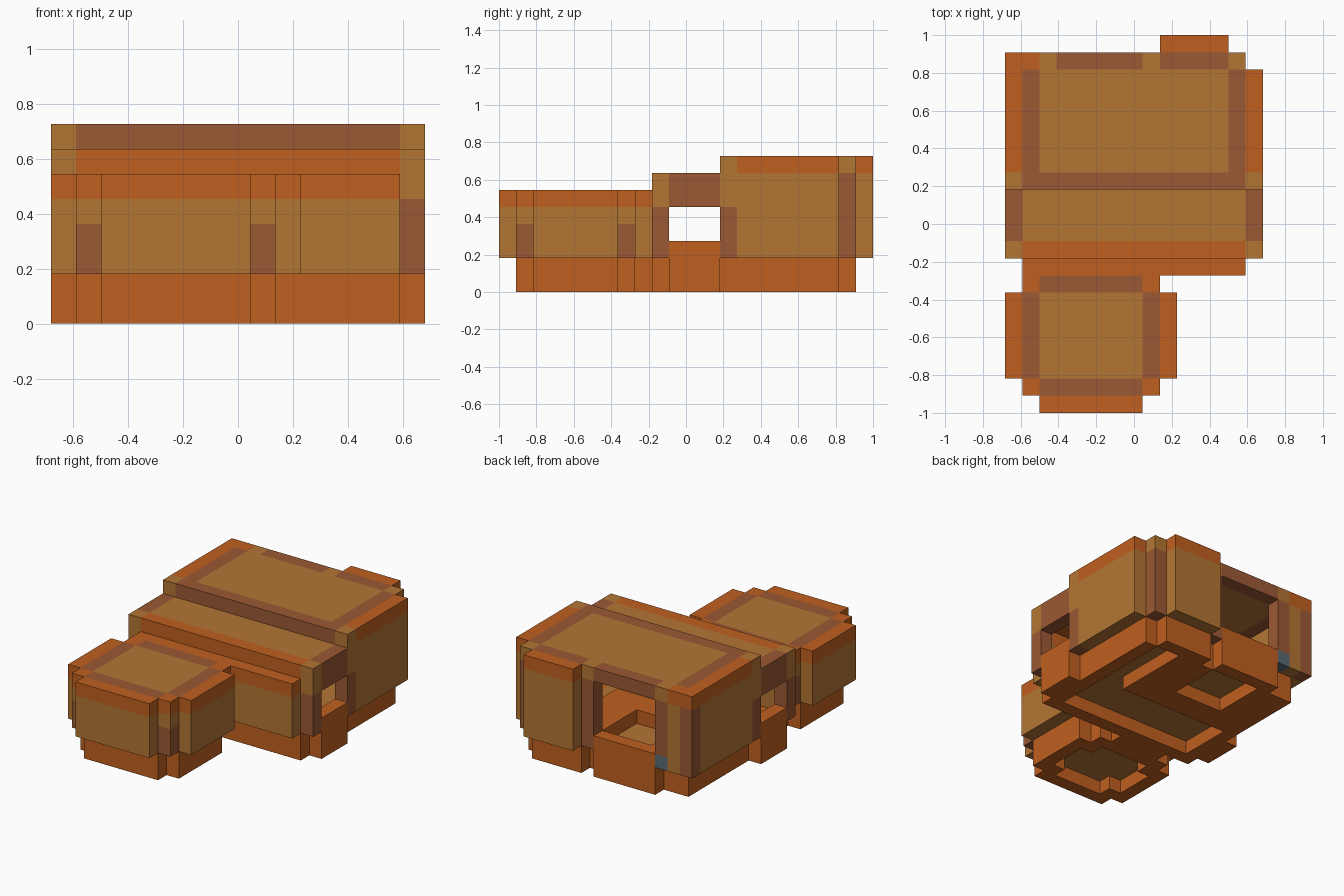
import bpy
import bmesh
from mathutils import Vector

cube = bpy.data.objects.get("Cube")
if cube:
    bpy.data.objects.remove(cube, do_unlink=True)

CELL = 1 / 11
ORIGIN = Vector((-7.5, -11, 0))
COLOURS = {
    "orange": (0.53, 0.117, 0.014),
    "gold": (0.45, 0.18, 0.034),
    "brown": (0.33, 0.10, 0.035),
    "slate": (0.10, 0.15, 0.17),
}
NAMES = list(COLOURS)
parts = {}
materials = []
for name, rgb in COLOURS.items():
    mat = bpy.data.materials.new(name)
    mat.use_nodes = True
    mat.diffuse_color = (*rgb, 1)
    shader = mat.node_tree.nodes["Principled BSDF"]
    shader.inputs["Base Color"].default_value = (*rgb, 1)
    shader.inputs["Roughness"].default_value = 0.9
    materials.append(mat)


def cells(x, y, z):
    return [(i, j, k) for i in range(*x) for j in range(*y) for k in range(*z)]


def fill(part, colour, x, y, z):
    """Fill a block of cells, overwriting the colour already there."""
    for c in cells(x, y, z):
        for other in parts.values():
            other.pop(c, None)
        parts.setdefault(part, {})[c] = colour


def fill_both(part, colour, x, y, z, width):
    """Fill a block and its mirror image across a given width."""
    fill(part, colour, x, y, z)
    fill(part, colour, (width - x[1], width - x[0]), y, z)


def carve(part, x, y, z):
    for c in cells(x, y, z):
        parts[part].pop(c, None)


# Main base: a plinth with rear and side sills
LOW, SILL = (0, 2), (0, 3)
fill("main_base", "orange", (1, 14), (9, 20), LOW)
fill("main_base", "orange", (9, 13), (20, 21), LOW)
fill("main_base", "orange", (3, 11), (14, 20), SILL)
fill("main_base", "orange", (3, 8), (20, 21), SILL)
fill_both("main_base", "orange", (0, 1), (10, 13), SILL, 15)

# Gold floors, with recesses above and below them
for x, y in [((2, 13), (10, 14)), ((11, 13), (14, 20)), ((4, 8), (16, 20))]:
    carve("main_base", x, y, SILL)
    fill("main_floor", "gold", x, y, (1, 2))

# Front base with a stepped recess
for x, y in [((2, 8), (1, 8)), ((1, 9), (2, 7)), ((3, 7), (8, 9))]:
    fill("front_base", "orange", x, y, LOW)
for x, y in [((3, 7), (2, 7)), ((2, 8), (3, 6))]:
    carve("front_base", x, y, (0, 1))
    fill("front_floor", "gold", x, y, (1, 2))

# Front block: gold sides, orange rim, brown inner border and notches
BODY, RIM = (2, 5), (5, 6)
for x, y in [((2, 8), (0, 8)), ((1, 9), (1, 8)), ((0, 10), (2, 7))]:
    fill("front_block", "gold", x, y, BODY)
    fill("front_block", "orange", x, y, RIM)
for y in [(1, 2), (7, 8)]:
    fill_both("front_block", "brown", (1, 2), y, (2, 4), 10)
    fill("front_block", "brown", (2, 8), y, RIM)
fill_both("front_block", "brown", (1, 2), (2, 7), RIM, 10)
fill("front_block", "gold", (2, 8), (2, 7), RIM)

# Low front wall
fill("front_wall", "gold", (1, 14), (8, 9), BODY)
fill("front_wall", "orange", (1, 14), (8, 9), RIM)

# Middle roof, its posts and the lintels over the side openings
fill("middle_roof", "gold", (0, 15), (9, 13), (6, 7))
fill("middle_roof", "orange", (1, 14), (9, 10), (6, 7))
fill_both("middle_post", "brown", (0, 1), (9, 10), (2, 5), 15)
fill_both("middle_post", "gold", (0, 1), (9, 10), (5, 6), 15)
fill_both("side_lintel", "brown", (0, 1), (10, 13), (5, 7), 15)

# Rear side walls, brown beside the openings
fill("right_wall", "gold", (0, 1), (13, 21), (2, 7))
fill("left_wall", "gold", (14, 15), (13, 20), (2, 7))
fill_both("rear_post", "brown", (0, 1), (13, 14), (2, 5), 15)

# Rear wall, corner posts and projecting panel
WALL, TOP = (2, 7), (7, 8)
fill("rear_post", "gold", (0, 3), (20, 21), WALL)
for i in (0, 2, 8, 13):
    fill("rear_post", "brown", (i, i + 1), (20, 21), WALL)
fill("rear_lamp", "slate", (2, 3), (20, 21), (2, 3))
fill("rear_panel", "gold", (9, 13), (21, 22), WALL)
fill("rear_panel", "orange", (9, 13), (21, 22), TOP)

# Rear roof: gold centre, brown border, orange edges
fill("rear_roof", "gold", (0, 15), (13, 20), TOP)
fill("rear_roof", "gold", (0, 14), (20, 21), TOP)
fill_both("rear_roof", "orange", (0, 1), (14, 20), TOP, 15)
fill("rear_roof", "orange", (0, 2), (20, 21), TOP)
fill_both("rear_roof", "brown", (1, 2), (14, 20), TOP, 15)
fill("rear_roof", "brown", (1, 14), (13, 14), TOP)
for x in [(3, 8), (9, 13)]:
    fill("rear_roof", "brown", x, (20, 21), TOP)


# Turn each part into a mesh of its exposed faces
occupied = {c for part in parts.values() for c in part}


def build(name, blocks):
    bm = bmesh.new()
    verts = {}

    def vert(p):
        key = tuple(round(a) for a in p)
        if key not in verts:
            verts[key] = bm.verts.new((Vector(key) + ORIGIN) * CELL)
        return verts[key]

    for cell, colour in blocks.items():
        for axis in range(3):
            for side in (0, 1):
                beside = list(cell)
                beside[axis] += 2 * side - 1
                if tuple(beside) in occupied:
                    continue
                u, v = Vector(), Vector()
                u[(axis + 1) % 3] = v[(axis + 2) % 3] = 1
                start = Vector(cell)
                start[axis] += side
                loop = [start, start + u, start + u + v, start + v]
                if not side:
                    loop.reverse()
                face = bm.faces.new([vert(p) for p in loop])
                face.material_index = NAMES.index(colour)
    # Merge neighbouring flat cells of the same colour
    bmesh.ops.dissolve_limit(bm, angle_limit=0.01, verts=bm.verts,
                             edges=bm.edges, delimit={"MATERIAL"})
    mesh = bpy.data.meshes.new(name)
    bm.to_mesh(mesh)
    bm.free()
    for mat in materials:
        mesh.materials.append(mat)
    bpy.context.collection.objects.link(bpy.data.objects.new(name, mesh))


for part_name, part_blocks in parts.items():
    if part_blocks:
        build(part_name, part_blocks)
